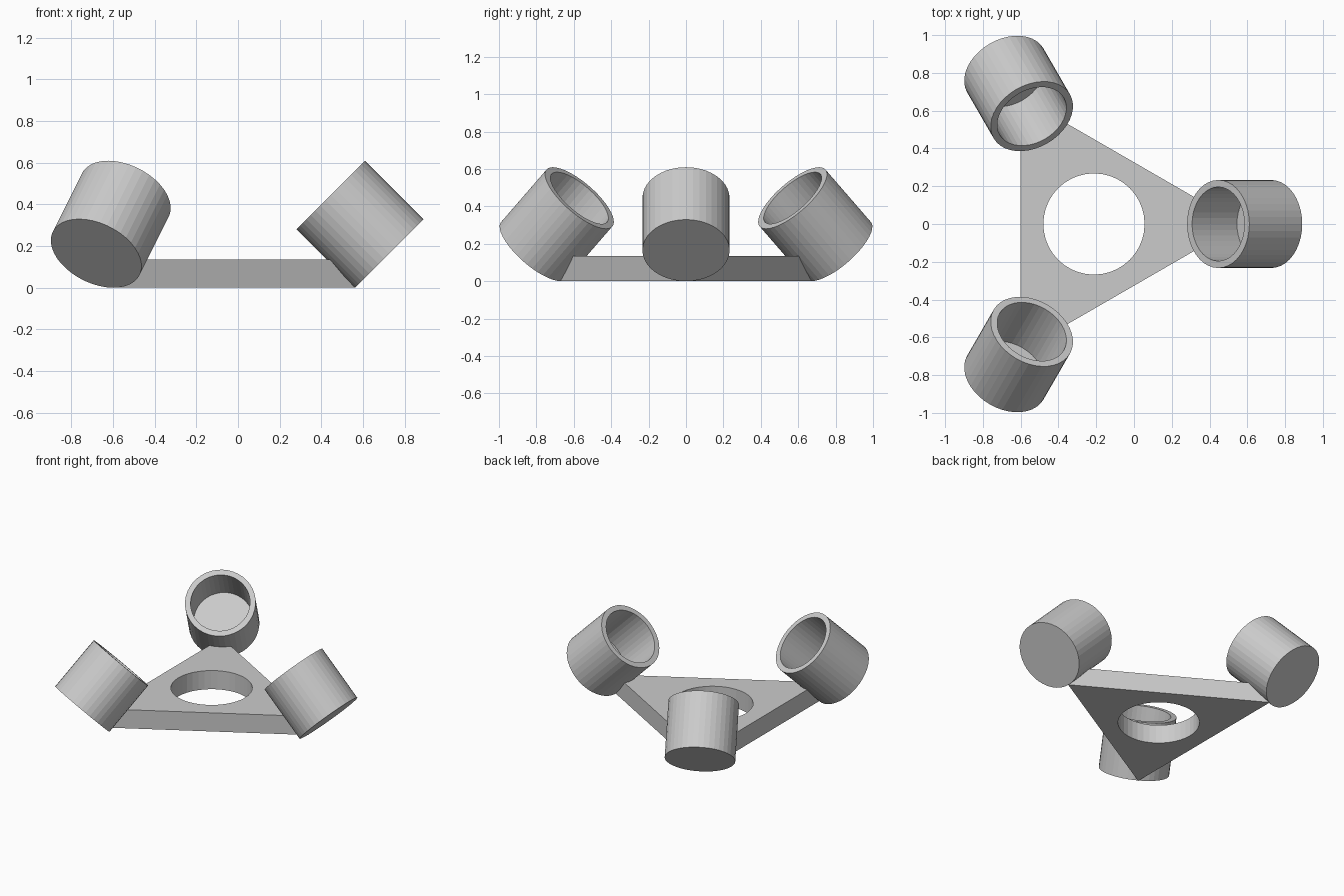
import bpy, bmesh, math
from mathutils import Matrix, Vector

if "Cube" in bpy.data.objects:
    bpy.data.objects.remove(bpy.data.objects["Cube"])

SEG = 40
CX = -0.212                     # centre of the three-fold symmetry
R_OUT, R_IN = 0.233, 0.196      # cup radii
LENGTH, FLOOR = 0.396, 0.06     # cup depth and floor thickness
PLATE_H, TIP_R, HOLE_R = 0.135, 0.778, 0.268

grey = bpy.data.materials.new("light_grey")
grey.diffuse_color = (0.6, 0.6, 0.6, 1)
grey.use_nodes = True
grey.node_tree.nodes["Principled BSDF"].inputs["Base Color"].default_value = grey.diffuse_color


def make(name, bm):
    bmesh.ops.recalc_face_normals(bm, faces=bm.faces)
    mesh = bpy.data.meshes.new(name)
    bm.to_mesh(mesh)
    bm.free()
    mesh.materials.append(grey)
    ob = bpy.data.objects.new(name, mesh)
    bpy.context.collection.objects.link(ob)
    return ob


def lathe(name, profile):
    """Closed solid from (radius, height) rings, capped at both ends."""
    bm = bmesh.new()
    rings = [[bm.verts.new((r * math.cos(2 * math.pi * i / SEG),
                            r * math.sin(2 * math.pi * i / SEG), z))
              for i in range(SEG)] for r, z in profile]
    for a, b in zip(rings, rings[1:]):
        for i in range(SEG):
            j = (i + 1) % SEG
            bm.faces.new((a[i], a[j], b[j], b[i]))
    bm.faces.new(rings[0])
    bm.faces.new(rings[-1])
    return make(name, bm)


def cut(ob, cutter):
    cutter.hide_render = True
    cutter.hide_viewport = True
    mod = ob.modifiers.new("cut", 'BOOLEAN')
    mod.operation = 'DIFFERENCE'
    mod.solver = 'EXACT'
    mod.object = cutter


# Triangular base plate
bm = bmesh.new()
tri = [bm.verts.new((CX + TIP_R * math.cos(a), TIP_R * math.sin(a), 0))
       for a in (0, 2 * math.pi / 3, 4 * math.pi / 3)]
face = bm.faces.new(tri)
top = bmesh.ops.extrude_face_region(bm, geom=[face])
bmesh.ops.translate(bm, vec=(0, 0, PLATE_H),
                    verts=[v for v in top["geom"] if isinstance(v, bmesh.types.BMVert)])
plate = make("base_plate", bm)

# Round hole through the plate
hole = lathe("hole_cutter", [(HOLE_R, -0.1), (HOLE_R, 0.3)])
hole.location.x = CX
cut(plate, hole)

# Three open cups leaning inward at 45 degrees, each trimming a plate corner
base = Matrix.Translation((0.726, 0, 0.165)) @ Matrix.Rotation(-math.pi / 4, 4, 'Y')
centre = Matrix.Translation((CX, 0, 0))
for k, name in enumerate(("right_cup", "back_cup", "front_cup")):
    place = (centre @ Matrix.Rotation(k * 2 * math.pi / 3, 4, 'Z')
             @ centre.inverted() @ base)
    cup = lathe(name, [(R_OUT, 0), (R_OUT, LENGTH), (R_IN, LENGTH), (R_IN, FLOOR)])
    cup.matrix_world = place
    trim = lathe(name + "_cutter", [(R_OUT - 0.002, -0.05), (R_OUT - 0.002, LENGTH)])
    trim.matrix_world = place
    cut(plate, trim)
